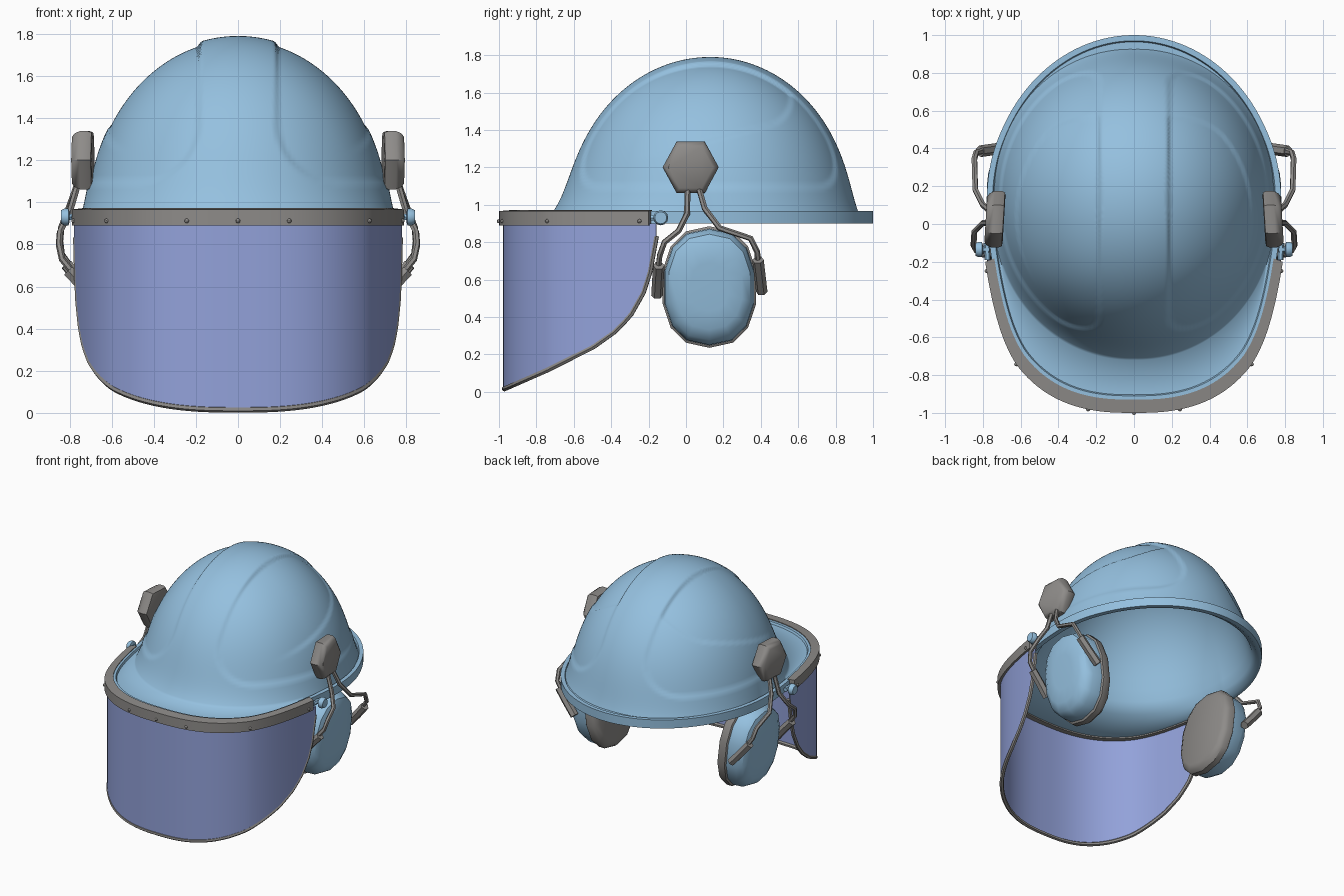
import bpy, bmesh, math

if "Cube" in bpy.data.objects:
    bpy.data.objects.remove(bpy.data.objects["Cube"])

CY = 0.1  # centre of the brim and visor outlines


def material(name, rgb):
    m = bpy.data.materials.new(name)
    m.diffuse_color = (*rgb, 1)
    m.use_nodes = True
    m.node_tree.nodes["Principled BSDF"].inputs["Base Color"].default_value = m.diffuse_color
    return m


BLUE = material("shell blue", (0.30, 0.53, 0.74))
VIOLET = material("visor violet blue", (0.29, 0.36, 0.70))
GREY = material("trim grey", (0.27, 0.26, 0.25))


def finish(ob, mat, angle=35):
    ob.data.materials.append(mat)
    bpy.ops.object.select_all(action='DESELECT')
    ob.select_set(True)
    bpy.context.view_layer.objects.active = ob
    bpy.ops.object.shade_smooth_by_angle(angle=math.radians(angle))
    return ob


def loft(name, rings, mat, mirror=False, angle=35):
    """Skin a list of equally long point rings and cap both ends."""
    bm = bmesh.new()
    rows = [[bm.verts.new(p) for p in r] for r in rings]
    n = len(rows[0])
    for a, b in zip(rows, rows[1:]):
        for i in range(n):
            j = (i + 1) % n
            bm.faces.new((a[i], a[j], b[j], b[i]))
    bm.faces.new(rows[0][::-1])
    bm.faces.new(rows[-1])
    if mirror:
        d = bmesh.ops.duplicate(bm, geom=bm.verts[:] + bm.edges[:] + bm.faces[:])["geom"]
        for v in d:
            if isinstance(v, bmesh.types.BMVert):
                v.co.x = -v.co.x
    bmesh.ops.remove_doubles(bm, verts=bm.verts, dist=1e-5)
    bmesh.ops.recalc_face_normals(bm, faces=bm.faces)
    me = bpy.data.meshes.new(name)
    bm.to_mesh(me)
    bm.free()
    ob = bpy.data.objects.new(name, me)
    bpy.context.collection.objects.link(ob)
    return finish(ob, mat, angle)


def tube(name, paths, radius, mat, mirror=True):
    """Round bars along point paths."""
    cu = bpy.data.curves.new(name, 'CURVE')
    cu.dimensions = '3D'
    cu.bevel_depth = radius
    cu.bevel_resolution = 1
    cu.use_fill_caps = True
    for path in paths:
        for s in ((1, -1) if mirror else (1,)):
            sp = cu.splines.new('POLY')
            sp.points.add(len(path) - 1)
            for q, p in zip(sp.points, path):
                q.co = (s * p[0], p[1], p[2], 1)
    ob = bpy.data.objects.new(name, cu)
    bpy.context.collection.objects.link(ob)
    bpy.ops.object.select_all(action='DESELECT')
    ob.select_set(True)
    bpy.context.view_layer.objects.active = ob
    bpy.ops.object.convert(target='MESH')
    return finish(bpy.context.object, mat, 50)


def smooth(t):
    t = max(0, min(1, t))
    return t * t * (3 - 2 * t)


def spow(v, e):
    return math.copysign(abs(v) ** e, v)


def outline(u, a, front, back=0.9):
    """Brim plan: squarish, slightly pinched front and elliptical back; u = 0 is front."""
    s, c = math.sin(u), math.cos(u)
    e = 0.77 if c > 0 else 1.0
    k = 0.77 + 0.23 * smooth(-c * 2)
    pinch = 1 - 0.028 * math.sin(math.pi * max(0, min(1, c * 1.4)))
    return a * pinch * spow(s, k), CY - (front if c > 0 else back) * spow(c, e)


def corner(p, q, r):
    """Distance inside a quadrant with a rounded corner."""
    if p < r and q < r:
        return r - math.hypot(r - p, r - q)
    return min(p, q)


# Helmet shell: inner skin, brim and outer dome with recessed side panels
N, M = 224, 72
US = [2 * math.pi * i / N for i in range(N)]


def dome(u, t, inset=0.0, panels=True):
    s, c, h = math.sin(u), math.cos(u), math.sin(t)
    flare = math.exp(-h * 7) * (0.09 * max(c, 0) + 0.045 * max(-c, 0) + 0.022 * abs(s))
    r = math.cos(t)
    x = s * ((0.715 - inset) * r + flare)
    y = 0.13 - c * (((0.76 if c > 0 else 0.75) - inset) * r + flare)
    z = 0.95 + (0.84 - inset) * h
    if panels:
        side = smooth(corner(abs(x) - 0.175, z - 1.085, 0.3) / 0.022)
        upper = smooth(corner(0.58 - y, z - 1.31 - 0.253 * y, 0.12) / 0.022)
        k = 1 - 0.013 * side - 0.011 * side * upper * smooth((y + 0.35) / 0.35)
        x, y, z = x * k, 0.13 + (y - 0.13) * k, 0.95 + (z - 0.95) * k
    return x, y, z


def brim(d, z):
    return [(*outline(u, 0.78 - d, 1.04 - d, 0.9 - d), z) for u in US]


rings = [[dome(u, math.radians(89.9 - 89.9 * i / 16), 0.035, False) for u in US] for i in range(17)]
rings += [brim(0.035, 0.90), brim(0.0, 0.90), brim(0.0, 0.966), brim(0.03, 0.966), brim(0.036, 0.95)]
rings += [[dome(u, math.radians(89.9 * i / M)) for u in US] for i in range(M + 1)]
loft("helmet_shell", rings, BLUE, angle=65)

# Visor band round the front of the brim
U_BAND = math.radians(79.3)
STEPS = 48
band = []
for i in range(-STEPS, STEPS + 1):
    u = U_BAND * i / STEPS
    o, n = outline(u, 0.815, 1.10), outline(u, 0.765, 1.03)
    band.append([(*o, 0.89), (*o, 0.966), (*n, 0.972), (*n, 0.89)])
loft("visor_band", band, GREY)

# Curved visor sheet with a swept lower edge
EDGE = [(-0.98, 0.015), (-0.75, 0.115), (-0.6, 0.19), (-0.5, 0.24), (-0.38, 0.325),
        (-0.3, 0.41), (-0.22, 0.55), (-0.18, 0.70), (-0.155, 0.87)]


def low(y):
    for (y0, z0), (y1, z1) in zip(EDGE, EDGE[1:]):
        if y <= y1:
            return z0 + (z1 - z0) * max(0, (y - y0) / (y1 - y0))
    return EDGE[-1][1]


U_VISOR = math.radians(80.9)
columns, hem = [], []
for i in range(-STEPS, STEPS + 1):
    u = U_VISOR * i / STEPS
    o, n = outline(u, 0.800, 1.078), outline(u, 0.791, 1.069)
    b = low(o[1])
    hem.append((*outline(u, 0.790, 1.070), b))
    columns.append([(*o, b), (*o, 0.9), (*n, 0.9), (*n, b)])
loft("visor", columns, VIOLET)
tube("visor_trim", [hem], 0.015, GREY, mirror=False)

# Rivets along the band
for deg in (0, 12, 45, 77):
    for s in ((1, -1) if deg else (1,)):
        x, y = outline(math.radians(deg), 0.815, 1.10)
        bpy.ops.mesh.primitive_uv_sphere_add(segments=8, ring_count=6, radius=0.011,
                                             location=(s * x, y, 0.912))
        bpy.context.object.name = "band_rivet"
        finish(bpy.context.object, GREY)


def stack(name, shape, centre, layers, mat, angle=35, lean=(0, 0)):
    """Mirrored solid built outward along x from a y-z shape and (x, scale) layers."""
    loft(name, [[(x + k * (lean[0] * y + lean[1] * z), centre[0] + k * y, centre[1] + k * z)
                 for y, z in shape] for x, k in layers], mat, mirror=True, angle=angle)


def polygon(n, ry, rz, power=1.0, turn=0.0):
    return [(ry * spow(math.cos(a), power), rz * spow(math.sin(a), power))
            for a in (2 * math.pi * (i + turn) / n for i in range(n))]


# Visor pivots
stack("visor_pivot", polygon(12, 0.04, 0.04), (-0.135, 0.93),
      [(0.80, 0.6), (0.805, 1.0), (0.825, 1.0), (0.84, 0.8)], BLUE)
tube("pivot_arm", [[(0.775, -0.19, 0.93), (0.78, -0.10, 0.93)],
                   [(0.765, -0.135, 0.93), (0.81, -0.135, 0.93)]], 0.016, BLUE)

# Ear defenders: grey cushion inside, blue cup outside, leaning in at the bottom
oval = polygon(14, 0.255, 0.325, 0.85, 0.5)
stack("ear_cushion", oval, (0.125, 0.56),
      [(0.515, 0.82), (0.53, 0.94), (0.555, 1.0), (0.60, 1.0), (0.61, 0.95)],
      GREY, lean=(0, 0.11))
stack("ear_cup", oval, (0.125, 0.56),
      [(0.605, 0.96), (0.685, 0.95), (0.73, 0.87), (0.755, 0.70), (0.76, 0.4)],
      BLUE, lean=(0, 0.11))

# Hexagonal mounts beside the shell
stack("hex_mount", polygon(6, 0.15, 0.16), (0.025, 1.20),
      [(0.688, 0.82), (0.692, 0.95), (0.71, 1.0), (0.745, 1.0), (0.772, 0.92), (0.785, 0.8)],
      GREY, 40, lean=(-0.06, 0))

# Wire arms and the grips that hold the cups
tube("wire_arm", [
    [(0.75, 0.01, 1.12), (0.80, 0.005, 0.95), (0.845, -0.04, 0.86), (0.85, -0.115, 0.80),
     (0.835, -0.14, 0.73), (0.77, -0.15, 0.65)],
    [(0.75, 0.06, 1.12), (0.80, 0.10, 0.98), (0.84, 0.18, 0.875), (0.845, 0.345, 0.82),
     (0.835, 0.38, 0.75), (0.77, 0.39, 0.66)]], 0.016, GREY)
tube("cup_grip", [
    [(0.805, -0.145, 0.675), (0.735, -0.15, 0.60), (0.665, -0.155, 0.515)],
    [(0.815, 0.385, 0.705), (0.745, 0.395, 0.62), (0.67, 0.405, 0.535)]], 0.031, GREY)
